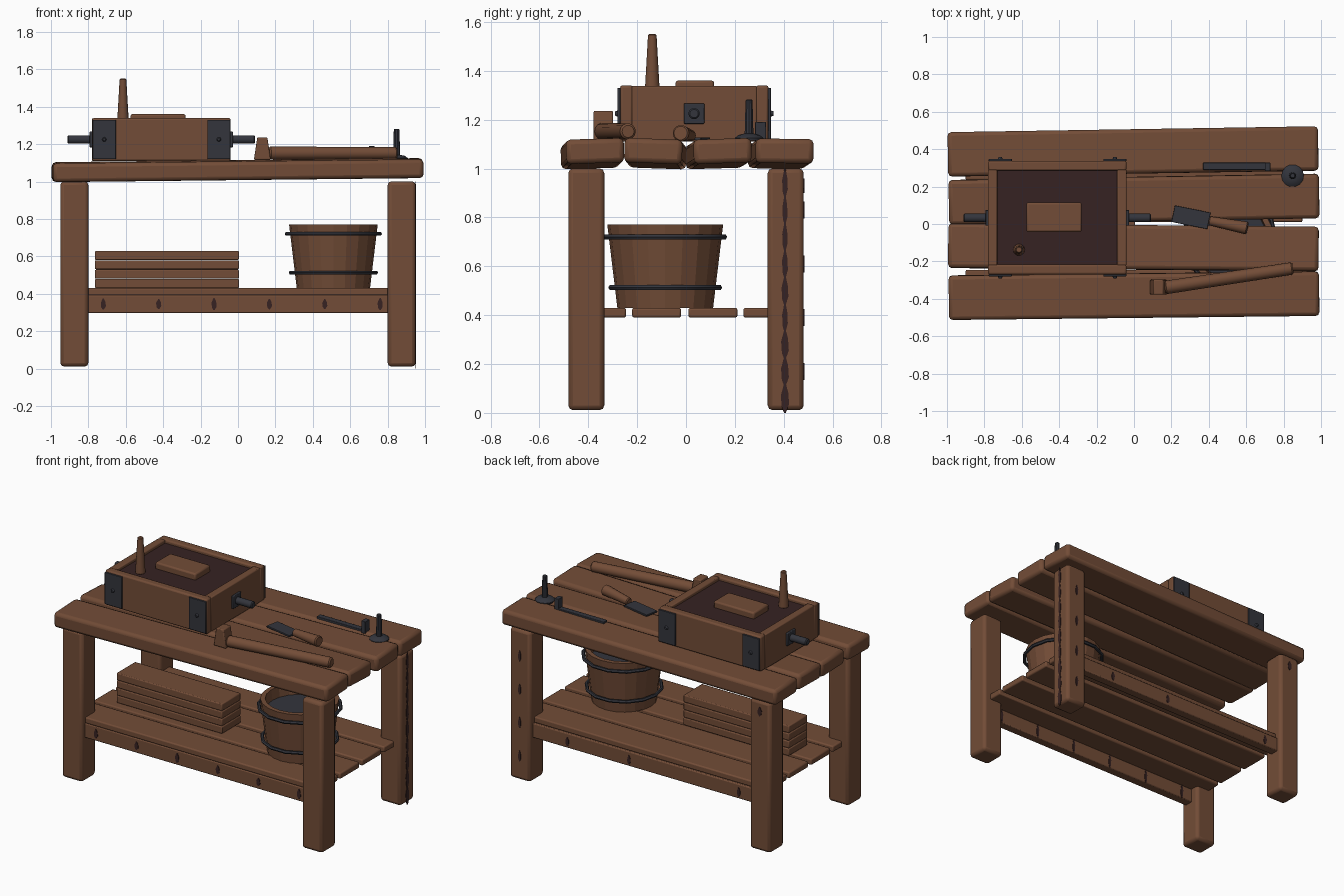
import bpy, bmesh, math, random
from mathutils import Vector, Matrix

random.seed(4)
cube = bpy.data.objects.get("Cube")
if cube:
    bpy.data.objects.remove(cube, do_unlink=True)


def material(name, rgb):
    m = bpy.data.materials.new(name)
    m.use_nodes = True
    col = (*rgb, 1)
    m.diffuse_color = col
    m.node_tree.nodes["Principled BSDF"].inputs["Base Color"].default_value = col
    return m


WOOD = material("brown wood", (0.17, 0.073, 0.038))
DARK = material("dark wood", (0.037, 0.016, 0.016))
IRON = material("dark iron", (0.033, 0.035, 0.045))


def finish(name, bm, mat, loc=(0, 0, 0), rot=(0, 0, 0), bevel=0, smooth=True):
    bmesh.ops.recalc_face_normals(bm, faces=bm.faces)
    me = bpy.data.meshes.new(name)
    bm.to_mesh(me)
    bm.free()
    me.materials.append(mat)
    ob = bpy.data.objects.new(name, me)
    bpy.context.collection.objects.link(ob)
    ob.location, ob.rotation_euler = loc, rot
    if bevel:
        mod = ob.modifiers.new("rounded edges", 'BEVEL')
        mod.width, mod.segments = bevel, 2
    if smooth:
        bpy.ops.object.select_all(action='DESELECT')
        ob.select_set(True)
        bpy.context.view_layer.objects.active = ob
        bpy.ops.object.shade_smooth_by_angle(angle=math.radians(35))
    return ob


def block(name, center, size, mat=WOOD, rot=(0, 0, 0), bevel=0.0, taper=1):
    bm = bmesh.new()
    bmesh.ops.create_cube(bm, size=1)
    for v in bm.verts:
        if v.co.z > 0:
            v.co.x *= taper
        v.co = Vector(a * b for a, b in zip(v.co, size))
    return finish(name, bm, mat, center, rot, bevel, bevel > 0)


def span(name, x, y, z, mat=WOOD, bevel=0.0):
    pairs = (x, y, z)
    return block(name, [sum(p) / 2 for p in pairs], [p[1] - p[0] for p in pairs], mat, bevel=bevel)


def lathe(name, profile, loc, mat=WOOD, segs=16, rot=(0, 0, 0), smooth=True):
    bm = bmesh.new()
    rings = [[bm.verts.new((r * math.cos(i * math.tau / segs), r * math.sin(i * math.tau / segs), z))
              for i in range(segs)] for r, z in profile]
    for a, b in zip(rings, rings[1:]):
        for i in range(segs):
            j = (i + 1) % segs
            bm.faces.new((a[i], a[j], b[j], b[i]))
    bm.faces.new(rings[0])
    bm.faces.new(rings[-1])
    return finish(name, bm, mat, loc, rot, smooth=smooth)


def rod(name, a, b, r1, r2, mat=WOOD, segs=14):
    d = Vector(b) - Vector(a)
    c = min(r1, r2) * 0.25
    profile = [(r1 - c, 0), (r1, c), (r2, d.length - c), (r2 - c, d.length)]
    return lathe(name, profile, a, mat, segs, d.to_track_quat('Z', 'Y').to_euler())


def crack(name, center, along, across, length, width):
    # thin ragged lozenge lying on a surface
    along, across = Vector(along), Vector(across)
    normal = along.cross(across) * 0.002
    bm = bmesh.new()
    outline = [(-.5, .1), (-.2, .5), (.2, .4), (.5, .1), (.5, -.1), (.1, -.5), (-.3, -.4), (-.5, -.1)]
    face = bm.faces.new([bm.verts.new(along * u * length + across * v * width - normal) for u, v in outline])
    top = bmesh.ops.extrude_face_region(bm, geom=[face])
    for v in top["geom"]:
        if isinstance(v, bmesh.types.BMVert):
            v.co += normal * 2
    finish(name, bm, DARK, center, smooth=False)


# Table top: four slightly skewed planks
for i, (y, yaw, x) in enumerate([(-.383, .011, 0), (-.125, -.009, -.003), (.133, .017, 0), (.388, .016, -.005)]):
    roll = (.03, -.035, .03, -.01)[i]
    block("top_plank_%d" % (i + 1), (x, y, 1.061), (1.98, .237, .1), rot=(roll, -.011, yaw), bevel=.02)

# Legs, with low rails between them
for sx, xn in ((-1, "right"), (1, "left")):
    for sy, yn in ((-1, "front"), (1, "back")):
        block("%s_%s_leg" % (yn, xn), (sx * .875, sy * .408, .506), (.15, .147, .99), bevel=.02)
for sy, yn in ((-1, "front"), (1, "back")):
    block(yn + "_rail", (0, sy * .42, .345), (1.64, .06, .095), bevel=.006)

# Shelf planks
for i, y in enumerate((-.345, -.12, .11, .335)):
    block("shelf_plank_%d" % (i + 1), (0, y, .41), (1.8, .2, .04), bevel=.008)

# Cracks in the rails and one leg
for k in range(6):
    x = -.72 + k * .296
    crack("front_rail_crack", (x, -.451, .345), (0, 0, 1), (1, 0, 0), random.uniform(.05, .09), .028)
    crack("front_rail_inner_crack", (x, -.389, .345), (0, 0, 1), (1, 0, 0), .095, .02)
for x in (.55, .1, -.7):
    crack("back_rail_crack", (x, .451, .34), (0, 0, 1), (1, 0, 0), .06, .025)
for k in range(9):
    z = .06 + k * .11
    crack("leg_crack", (.951, .405, z), (0, 0, 1), (0, 1, 0), .12, random.uniform(.02, .035))
    if k % 2:
        crack("leg_back_crack", (.875, .483, z), (0, 0, 1), (1, 0, 0), .07, .02)
crack("far_leg_crack", (-.875, .483, .93), (0, 0, 1), (1, 0, 0), .06, .03)

# Stack of boards on the shelf
for k in range(4):
    block("stacked_board_%d" % (k + 1), (-.38, -.08 + random.uniform(-.006, .006), .455 + k * .05),
          (.77, .195, .048), bevel=.006)

# Bucket with iron hoops
bx, by = .51, -.085
lathe("bucket", [(.196, 0), (.237, .34), (.207, .34), (.2, .26), (.17, .03)], (bx, by, .43), segs=20, smooth=False)
lathe("bucket_water", [(.2, 0), (.203, .006)], (bx, by, .695), IRON, segs=20)
for z, r in ((.72, .249), (.513, .228)):
    bm = bmesh.new()
    segs, sides = 14, 6
    ring = [[bm.verts.new((math.cos(a) * (r + .011 * math.cos(b)), math.sin(a) * (r + .011 * math.sin(b + 1.57)),
                           .011 * math.sin(b)))
             for b in (j * math.tau / sides for j in range(sides))]
            for a in (i * math.tau / segs for i in range(segs))]
    for i in range(segs):
        for j in range(sides):
            n, m = (i + 1) % segs, (j + 1) % sides
            bm.faces.new((ring[i][j], ring[n][j], ring[n][m], ring[i][m]))
    finish("bucket_hoop", bm, IRON, (bx, by, z))

# Box: walls, sunken dark lid, knob block and handle
span("box_front_wall", (-.78, -.04), (-.27, -.217), (1.11, 1.34), bevel=.01)
span("box_back_wall", (-.78, -.04), (.285, .338), (1.11, 1.34), bevel=.01)
for name, x in (("right", -.757), ("left", -.066)):
    span("box_%s_wall" % name, (x - .024, x + .026), (-.222, .29), (1.11, 1.338), bevel=.006)
span("box_lid", (-.735, -.088), (-.22, .288), (1.12, 1.318), DARK)
span("lid_block", (-.575, -.28), (-.043, .115), (1.31, 1.36), bevel=.01)
rod("crank_handle", (-.615, -.138, 1.315), (-.615, -.138, 1.55), .031, .018)

# Box iron plates, bolts and side spindles
for x in (-.715, -.102):
    for y, s in ((-.274, -1), (.342, 1)):
        block("corner_plate", (x, y, 1.225), (.124, .012, .21), IRON, bevel=.003)
        rod("plate_bolt", (x, y, 1.225), (x, y + s * .017, 1.225), .013, .01, IRON, 8)
for s, x in ((-1, -.782), (1, -.039)):
    block("spindle_plate", (x, .033, 1.225), (.024, .084, .084), IRON, bevel=.004)
    rod("spindle", (x, .033, 1.225), (x + s * .13, .033, 1.225), .023, .023, IRON)

# Mallet
block("mallet_head", (.13, -.338, 1.176), (.09, .08, .12), bevel=.006, taper=.6)
rod("mallet_handle", (.165, -.34, 1.152), (.85, -.237, 1.152), .036, .033)

# Scraper
block("scraper_blade", (.305, .036, 1.122), (.195, .09, .012), IRON, rot=(0, 0, -.2), bevel=.002)
rod("scraper_handle", (.4, .018, 1.135), (.607, -.022, 1.145), .024, .034)

# Iron square
span("square_bar", (.37, .73), (.29, .328), (1.105, 1.128), IRON, .003)
span("square_upright", (.7, .73), (.283, .328), (1.11, 1.19), IRON, .003)

# Spike stand
lathe("stand_base", [(.058, 0), (.06, .01), (.045, .022), (.02, .028)], (.848, .258, 1.115), IRON, 14)
rod("stand_spike", (.848, .258, 1.13), (.848, .258, 1.282), .019, .015, IRON, 10)
